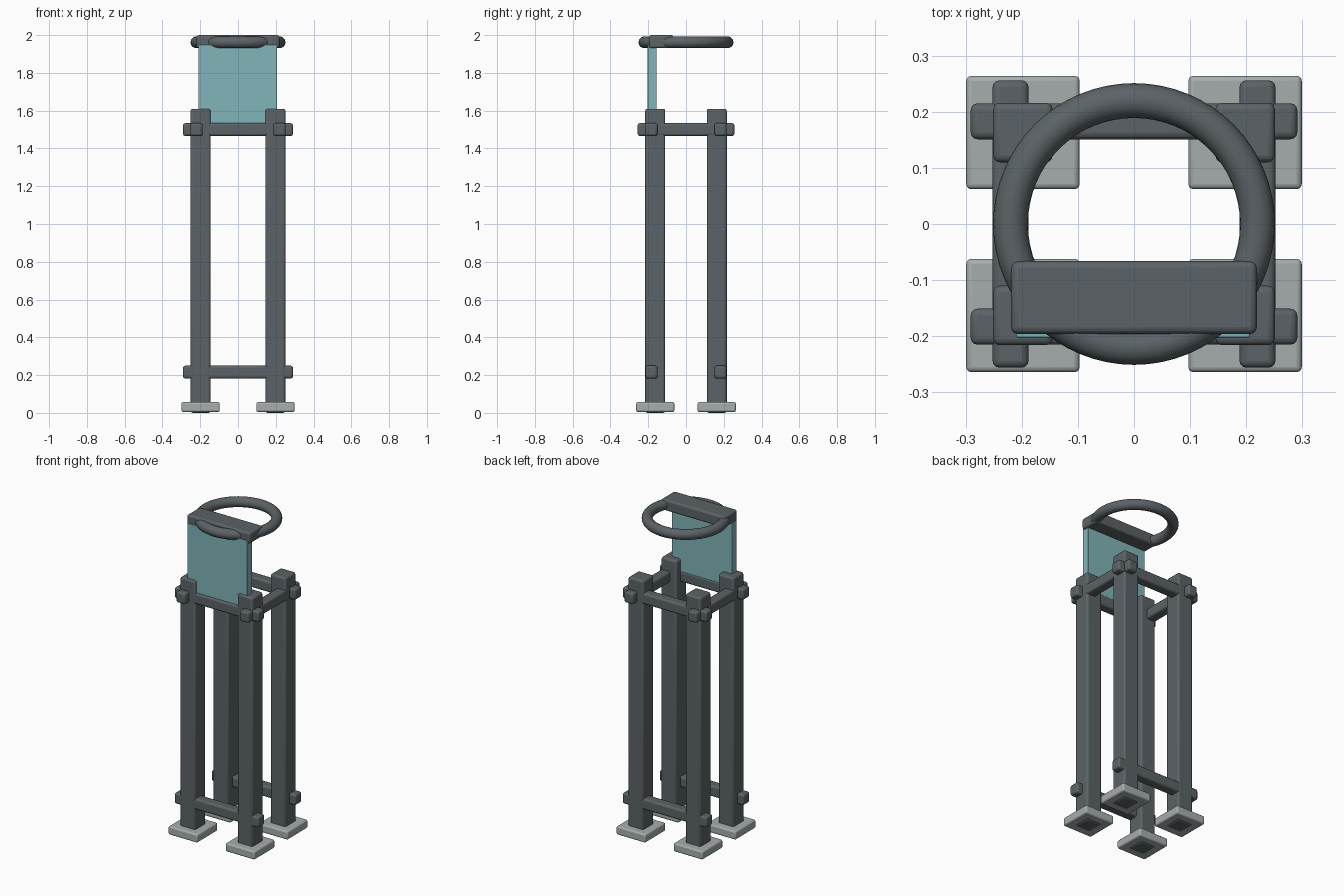
import bpy
import math

cube = bpy.data.objects.get("Cube")
if cube:
    bpy.data.objects.remove(cube, do_unlink=True)


def material(name, rgb):
    mat = bpy.data.materials.new(name)
    mat.use_nodes = True
    color = (*rgb, 1.0)
    mat.diffuse_color = color
    mat.node_tree.nodes["Principled BSDF"].inputs["Base Color"].default_value = color
    return mat


dark_metal = material("dark metal", (0.105, 0.123, 0.132))
pale_grey = material("pale grey", (0.38, 0.42, 0.42))
teal = material("teal panel", (0.22, 0.46, 0.49))


def finish(obj, name, mat):
    obj.name = name
    obj.data.materials.append(mat)
    bpy.ops.object.shade_smooth_by_angle(angle=math.radians(35))


def box(name, xs, ys, zs, mat, bevel=0.012):
    """Rounded box between the given limits on each axis."""
    limits = (xs, ys, zs)
    bpy.ops.mesh.primitive_cube_add(size=1, location=[(a + b) / 2 for a, b in limits])
    obj = bpy.context.object
    obj.scale = [b - a for a, b in limits]
    bpy.ops.object.transform_apply(location=False, rotation=False, scale=True)
    mod = obj.modifiers.new("rounded edges", "BEVEL")
    mod.width = bevel
    mod.segments = 3
    finish(obj, name, mat)


def around(centre, half):
    return (centre - half, centre + half)


# Four posts, each on a square foot
for side, sx in (("left", 1), ("right", -1)):
    for end, sy in (("front", -1), ("back", 1)):
        x, y = sx * 0.198, sy * 0.163
        box(f"{end}_{side}_post", around(x, 0.053), around(y, 0.053), (0, 1.61), dark_metal)
        box(f"{end}_{side}_foot", around(x, 0.101), around(y, 0.101), (0.005, 0.057), pale_grey, 0.009)

# Cross rails: front and back at both heights
for end, sy in (("front", -1), ("back", 1)):
    for level, z in (("lower", 0.216), ("upper", 1.5)):
        box(f"{end}_{level}_rail", (-0.291, 0.291), around(sy * 0.183, 0.032), around(z, 0.034), dark_metal)

# Side rails at the top only
for side, sx in (("left", 1), ("right", -1)):
    box(f"{side}_upper_rail", around(sx * 0.22, 0.032), (-0.256, 0.256), around(1.5, 0.034), dark_metal)

# Back panel and its top bar
box("panel", (-0.21, 0.207), (-0.203, -0.155), (1.5, 1.95), teal, 0.004)
box("top_bar", (-0.219, 0.219), (-0.196, -0.066), (1.931, 2.0), dark_metal)

# Ring handle
bpy.ops.mesh.primitive_torus_add(major_radius=0.22, minor_radius=0.031, major_segments=64,
                                 minor_segments=20, location=(0, 0, 1.962))
finish(bpy.context.object, "ring", dark_metal)
